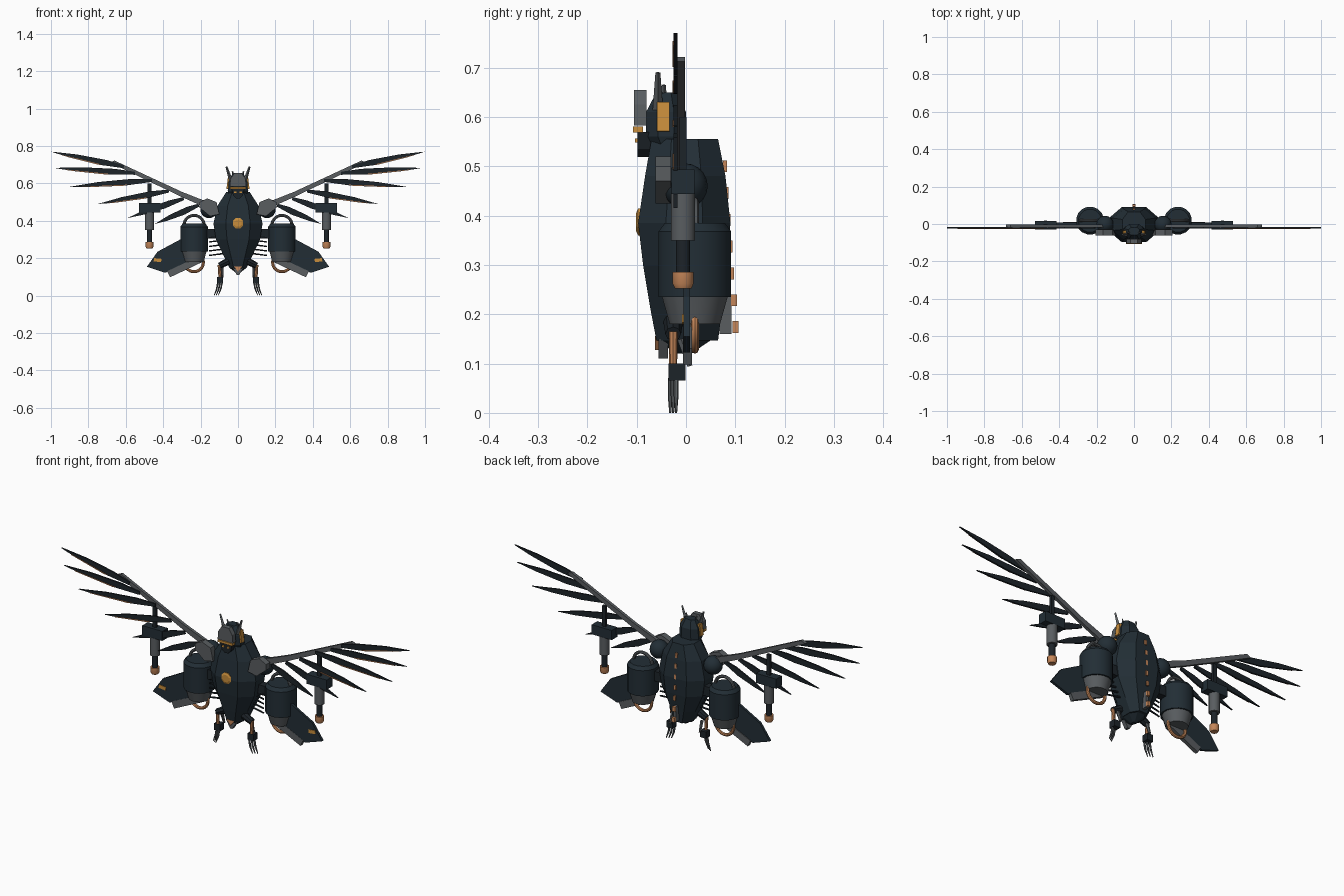
import bpy, bmesh, math
from mathutils import Vector, Matrix

if "Cube" in bpy.data.objects:
    bpy.data.objects.remove(bpy.data.objects["Cube"])


def mat(name, c):
    m = bpy.data.materials.new(name)
    m.diffuse_color = (*c, 1)
    m.use_nodes = True
    m.node_tree.nodes["Principled BSDF"].inputs["Base Color"].default_value = m.diffuse_color
    return m


NAVY = mat("dark navy armour", (0.016, 0.027, 0.036))
BLACK = mat("feather black", (0.012, 0.017, 0.022))
GRAY = mat("gunmetal gray", (0.10, 0.11, 0.118))
COPPER = mat("copper", (0.56, 0.24, 0.10))
AMBER = mat("amber", (0.58, 0.27, 0.045))


def finish(name, bm, m, smooth=False):
    bmesh.ops.recalc_face_normals(bm, faces=bm.faces[:])
    me = bpy.data.meshes.new(name)
    bm.to_mesh(me)
    bm.free()
    me.materials.append(m)
    ob = bpy.data.objects.new(name, me)
    bpy.context.collection.objects.link(ob)
    if smooth:
        bpy.ops.object.select_all(action='DESELECT')
        ob.select_set(True)
        bpy.context.view_layer.objects.active = ob
        bpy.ops.object.shade_smooth_by_angle(angle=math.radians(35))
    return ob


def box(name, c, size, m, tilt=0.0, pitch=0.0):
    bm = bmesh.new()
    M = (Matrix.Translation(c) @ Matrix.Rotation(tilt, 4, 'Y') @ Matrix.Rotation(pitch, 4, 'X')
         @ Matrix.Diagonal((*size, 1)))
    bmesh.ops.create_cube(bm, size=1, matrix=M)
    return finish(name, bm, m)


def loft(name, rings, m, smooth=False):
    # join equal-length point rings, cap both ends
    bm = bmesh.new()
    rs = [[bm.verts.new(p) for p in r] for r in rings]
    n = len(rs[0])
    for a, b in zip(rs, rs[1:]):
        for i in range(n):
            j = (i + 1) % n
            bm.faces.new((a[i], a[j], b[j], b[i]))
    bm.faces.new(rs[0])
    bm.faces.new(rs[-1])
    return finish(name, bm, m, smooth)


def plate(name, pts, y0, y1, m):
    # flat polygon in the xz plane with thickness in y
    return loft(name, [[(x, y, z) for x, z in pts] for y in (y0, y1)], m)


def lathe(name, x, y, prof, m, n=16, smooth=True):
    rings = [[(x + r * math.cos((i + .5) * math.tau / n), y + r * math.sin((i + .5) * math.tau / n), z)
              for i in range(n)] for r, z in prof]
    return loft(name, rings, m, smooth)


def rod(name, a, b, r0, r1, m, n=8):
    a, b = Vector(a), Vector(b)
    q = (b - a).to_track_quat('Z', 'Y')
    ring = lambda p, r: [p + q @ Vector((r * math.cos(i * math.tau / n), r * math.sin(i * math.tau / n), 0))
                         for i in range(n)]
    return loft(name, [ring(a, r0), ring(b, r1)], m, n > 4)


def torus(name, c, R, r, m):
    bpy.ops.mesh.primitive_torus_add(location=c, rotation=(math.pi / 2, 0, 0), major_radius=R,
                                     minor_radius=r, major_segments=28, minor_segments=8)
    ob = bpy.context.object
    ob.name = name
    ob.data.materials.append(m)
    bpy.ops.object.shade_smooth_by_angle(angle=math.radians(40))


def oct_ring(hw, yf, yb, z, kx=0.5, ky=0.3):
    d = (yb - yf) * ky
    return [(-hw * kx, yf, z), (hw * kx, yf, z), (hw, yf + d, z), (hw, yb - d, z),
            (hw * kx, yb, z), (-hw * kx, yb, z), (-hw, yb - d, z), (-hw, yf + d, z)]


# faceted hull
loft("body_hull", [oct_ring(*p) for p in (
    (0.045, -0.060, 0.065, 0.147), (0.075, -0.072, 0.073, 0.21), (0.118, -0.087, 0.085, 0.30),
    (0.131, -0.097, 0.09, 0.385), (0.110, -0.083, 0.08, 0.48), (0.062, -0.070, 0.065, 0.555))], NAVY)
loft("belly_keel", [oct_ring(0.043, -0.058, 0.05, 0.147), oct_ring(0.008, -0.02, 0.01, 0.12)], NAVY)

# chest gem
gem = lambda r, y: [(r * math.cos((i + .5) * math.tau / 8), y, 0.387 + r * math.sin((i + .5) * math.tau / 8))
                    for i in range(8)]
loft("chest_gem", [gem(0.03, -0.09), gem(0.03, -0.097), gem(0.02, -0.101)], AMBER)

# spine studs
for i in range(7):
    z = 0.50 - i * 0.0543
    low = i > 4
    box("spine_stud", (0, 0.079 + i * 0.0036, z), (0.016 if low else 0.011, 0.012 if low else 0.008, 0.024),
        COPPER)
box("tail_mount", (0, 0.08, 0.2), (0.016, 0.024, 0.08), GRAY)

# head, face plate, jaw
loft("head", [oct_ring(*p) for p in (
    (0.045, -0.065, 0.0, 0.53), (0.055, -0.081, 0.0, 0.56), (0.052, -0.081, 0.0, 0.61),
    (0.03, -0.06, -0.018, 0.65))], NAVY)
plate("face_plate", [(-0.044, 0.583), (0.044, 0.583), (0.04, 0.625), (0.02, 0.655), (-0.02, 0.655),
                     (-0.04, 0.625)], -0.105, -0.08, GRAY)
box("eye_slit", (0, -0.097, 0.575), (0.085, 0.02, 0.012), AMBER)
plate("jaw", [(-0.034, 0.57), (0.034, 0.57), (0.026, 0.535), (0.01, 0.519), (-0.01, 0.519), (-0.026, 0.535)],
      -0.098, -0.07, BLACK)

# keel tip ornament
plate("keel_tip", [(-0.022, 0.156), (0.022, 0.156), (0, 0.128)], -0.063, -0.056, COPPER)
plate("keel_tooth", [(-0.03, 0.15), (0.03, 0.15), (0.006, 0.11), (-0.006, 0.11)], -0.056, -0.036, GRAY)

# feathers: root x, root z, tip x, tip z
FEATHERS = [(0.61, 0.69, 1.0, 0.77), (0.55, 0.655, 0.985, 0.683), (0.46, 0.617, 0.90, 0.582),
            (0.37, 0.56, 0.75, 0.49), (0.29, 0.52, 0.59, 0.415), (0.21, 0.485, 0.445, 0.383)]

for s, side in ((1, "right"), (-1, "left")):
    # head crest and cheek lamps
    rod(side + "_crest", (s * 0.036, -0.057, 0.61), (s * 0.062, -0.057, 0.69), 0.011, 0.005, GRAY, 4)
    rod(side + "_crest_small", (s * 0.022, -0.045, 0.63), (s * 0.03, -0.045, 0.665), 0.007, 0.004, GRAY, 4)
    box(side + "_cheek_lamp", (s * 0.05, -0.046, 0.6), (0.016, 0.025, 0.06), AMBER, -s * 0.12)
    box(side + "_jaw_lamp", (s * 0.015, -0.1, 0.552), (0.012, 0.006, 0.008), AMBER)
    # shoulder
    bm = bmesh.new()
    bmesh.ops.create_uvsphere(bm, u_segments=16, v_segments=10, radius=0.046,
                              matrix=Matrix.Translation((s * 0.155, -0.002, 0.46)))
    finish(side + "_shoulder_ball", bm, NAVY, True)
    plate(side + "_shoulder_plate", [(s * x, z) for x, z in (
        (0.10, 0.435), (0.115, 0.50), (0.165, 0.52), (0.205, 0.50), (0.205, 0.47), (0.15, 0.425))],
        -0.062, -0.03, GRAY)
    # wing arm
    plate(side + "_wing_arm", [(s * x, z) for x, z in (
        (0.16, 0.465), (0.16, 0.50), (0.30, 0.555), (0.66, 0.722), (0.685, 0.712), (0.64, 0.69), (0.30, 0.527))],
        -0.018, -0.002, GRAY)
    # feathers with copper edges
    for k, (x0, z0, x1, z1) in enumerate(FEATHERS):
        a, d = Vector((x0, z0)), Vector((x1 - x0, z1 - z0))
        n = Vector((-d.y, d.x)).normalized() * 0.0175
        at = lambda t, w: (s * (a + d * t + n * w).x, (a + d * t + n * w).y)
        plate(side + "_feather", [at(*p) for p in (
            (0, 0.4), (0.25, 0.9), (0.65, 0.75), (1, 0), (0.75, -0.6), (0.35, -1), (0, -0.5))],
            -0.025, -0.017, BLACK)
        if k < 4:
            plate(side + "_feather_edge", [at(*p) for p in (
                (0.3, -0.75), (0.85, -0.25), (0.85, -0.42), (0.35, -1.0))], -0.027, -0.0245, COPPER)
    # wing gun
    gx, gy = s * 0.473, -0.006
    box(side + "_gun_body", (gx, gy, 0.469), (0.115, 0.046, 0.05), NAVY)
    box(side + "_gun_hanger", (gx, gy, 0.53), (0.02, 0.014, 0.14), BLACK)
    lathe(side + "_gun_sleeve", gx, gy, [(0.025, 0.35), (0.025, 0.445)], GRAY, 12)
    lathe(side + "_gun_barrel", gx, gy, [(0.015, 0.27), (0.015, 0.355)], BLACK, 12)
    lathe(side + "_gun_tip", gx, gy, [(0.017, 0.252), (0.022, 0.262), (0.022, 0.286)], COPPER, 12)
    # engine pod
    ex, ey = s * 0.235, 0.018
    lathe(side + "_engine", ex, ey, [(0.075, 0.235), (0.075, 0.368), (0.062, 0.385)], NAVY)
    lathe(side + "_nozzle", ex, ey, [(0.052, 0.18), (0.068, 0.236)], GRAY)
    torus(side + "_nozzle_ring", (ex, ey, 0.178), 0.05, 0.008, COPPER)
    torus(side + "_engine_pipe", (ex, ey, 0.375), 0.054, 0.008, GRAY)
    box(side + "_engine_strut", (s * 0.15, 0.01, 0.33), (0.08, 0.04, 0.05), BLACK)
    # lower fin
    plate(side + "_fin", [(s * x, z) for x, z in (
        (0.20, 0.28), (0.30, 0.305), (0.43, 0.235), (0.487, 0.155), (0.39, 0.122), (0.20, 0.20))],
        -0.005, 0.008, NAVY)
    box(side + "_fin_rail", (s * 0.285, 0.003, 0.155), (0.19, 0.018, 0.036), GRAY, s * 0.44)
    box(side + "_fin_mark", (s * 0.43, -0.005, 0.19), (0.04, 0.006, 0.018), AMBER, -s * 0.1)
    # side ribs
    for i in range(5):
        z = 0.215 + i * 0.024
        rod(side + "_rib", (s * 0.06, 0, z + 0.012), (s * 0.155, -0.01, z), 0.005, 0.004, BLACK, 6)
    # leg and claws
    rod(side + "_hip", (s * 0.05, -0.026, 0.185), (s * 0.1, -0.026, 0.16), 0.02, 0.016, BLACK)
    rod(side + "_leg", (s * 0.1, -0.026, 0.165), (s * 0.096, -0.026, 0.09), 0.009, 0.008, COPPER)
    box(side + "_ankle", (s * 0.096, -0.018, 0.083), (0.034, 0.034, 0.034), BLACK)
    for i in range(3):
        x, y = 0.086 + i * 0.011, -0.032 + i * 0.006
        p = [(s * x, y, 0.07), (s * (x + 0.006), y, 0.035), (s * (x + 0.02), y, 0.0)]
        rod(side + "_claw", p[0], p[1], 0.005, 0.005, GRAY, 6)
        rod(side + "_claw_tip", p[1], p[2], 0.005, 0.002, GRAY, 6)
    # rear talon
    rod(side + "_rear_talon", (s * 0.085, -0.01, 0.15), (s * 0.085, 0.008, 0.095), 0.009, 0.006, GRAY, 6)
